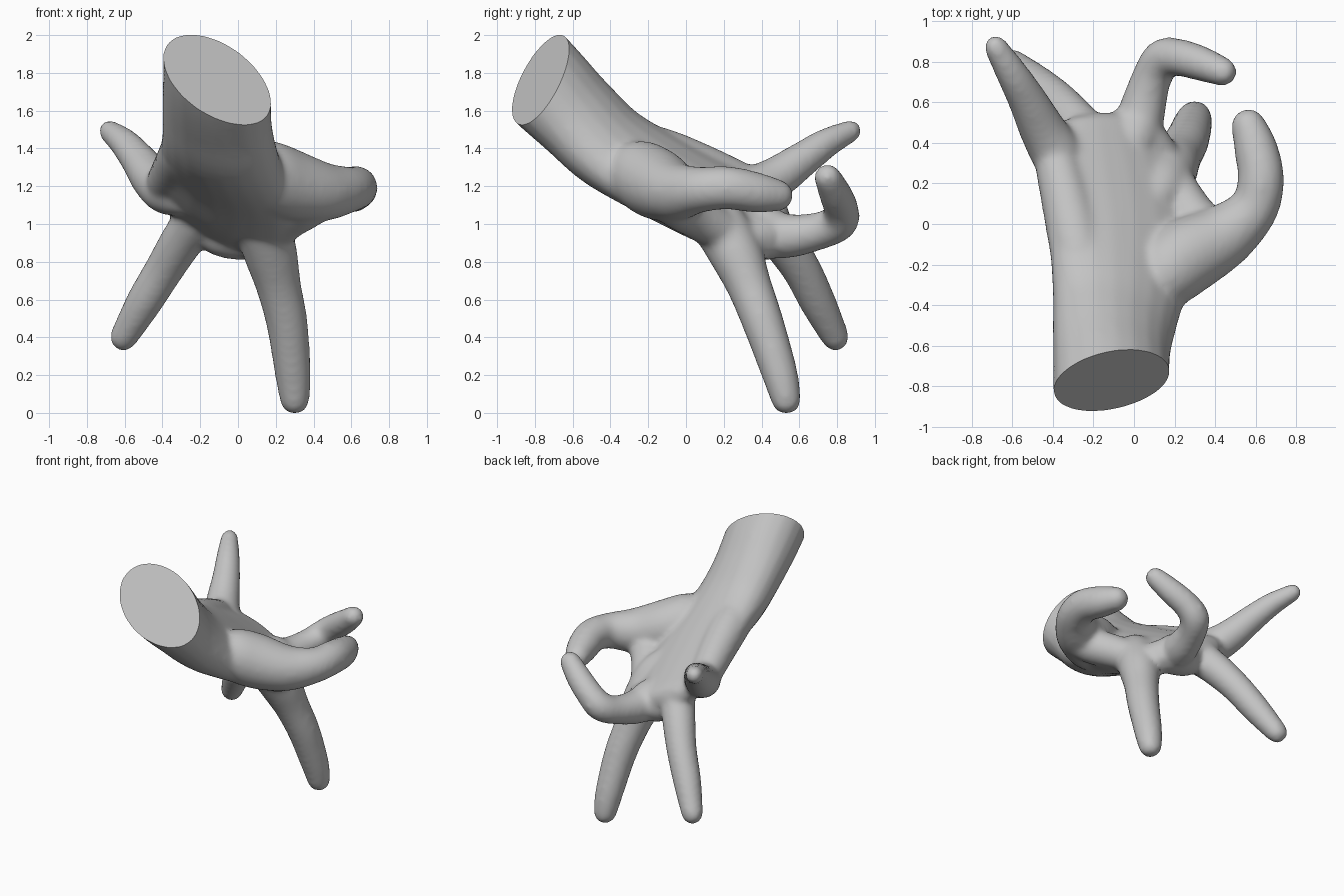
import bpy, bmesh, math
from mathutils import Vector

cube = bpy.data.objects.get("Cube")
if cube:
    bpy.data.objects.remove(cube, do_unlink=True)

# One plain grey material
grey = bpy.data.materials.new("plaster_grey")
grey.use_nodes = True
colour = (0.55, 0.55, 0.55, 1)
grey.diffuse_color = colour
bsdf = grey.node_tree.nodes["Principled BSDF"]
bsdf.inputs["Base Color"].default_value = colour
bsdf.inputs["Roughness"].default_value = 0.8

SIDES = 20


def spline(points, steps=5):
    """Catmull-Rom interpolation of tuples of any length."""
    pts = [points[0]] + list(points) + [points[-1]]
    out = []
    for p0, p1, p2, p3 in zip(pts, pts[1:], pts[2:], pts[3:]):
        for i in range(steps):
            t = i / steps
            out.append([0.5 * (2 * b + (c - a) * t + (2 * a - 5 * b + 4 * c - d) * t * t
                               + (3 * b - a - 3 * c + d) * t ** 3)
                        for a, b, c, d in zip(p0, p1, p2, p3)])
    out.append(list(points[-1]))
    return out


def loft(bm, points, tilt=0.0):
    """Elliptic tube through (x, y, z, half_width, half_depth) with a rounded far end."""
    path = spline(points)
    centres = [Vector(p[:3]) for p in path]
    u = Vector((1, 0, 0))
    rings = []

    def ring(c, u, v, a, b):
        verts = []
        for k in range(SIDES):
            ang = 2 * math.pi * k / SIDES
            e, f = a * math.cos(ang), b * math.sin(ang)
            s = e * math.cos(tilt) - f * math.sin(tilt)
            w = e * math.sin(tilt) + f * math.cos(tilt)
            verts.append(bm.verts.new(c + u * s + v * w))
        rings.append(verts)

    for i, p in enumerate(path):
        t = (centres[min(i + 1, len(path) - 1)] - centres[max(i - 1, 0)]).normalized()
        u = (u - t * u.dot(t)).normalized()
        v = u.cross(t)
        ring(centres[i], u, v, p[3], p[4])
    # rounded tip
    for deg in (30, 55, 75):
        s, c = math.sin(math.radians(deg)), math.cos(math.radians(deg))
        ring(centres[-1] + t * p[4] * s, u, v, p[3] * c, p[4] * c)
    for r0, r1 in zip(rings, rings[1:]):
        for k in range(SIDES):
            n = (k + 1) % SIDES
            bm.faces.new((r0[k], r0[n], r1[n], r1[k]))
    bm.faces.new(rings[0][::-1])
    bm.faces.new(rings[-1])


def finger(bm, points):
    loft(bm, [(x, y, z, r, r) for x, y, z, r in points])


bm = bmesh.new()

# Forearm, wrist and palm: one tilted elliptic loft
loft(bm, [(-0.11, -1.02, 2.04, 0.30, 0.24),
          (-0.11, -0.77, 1.77, 0.30, 0.24),
          (-0.11, -0.57, 1.57, 0.31, 0.215),
          (-0.09, -0.38, 1.40, 0.34, 0.195),
          (-0.06, -0.07, 1.23, 0.41, 0.155),
          (-0.09, 0.20, 1.10, 0.41, 0.14),
          (-0.13, 0.44, 1.02, 0.33, 0.11)], tilt=math.radians(-28))

# Raised outer heel of the palm, running to the little finger
finger(bm, [(-0.20, -0.45, 1.50, 0.08), (-0.24, -0.30, 1.43, 0.125), (-0.28, -0.12, 1.38, 0.135),
            (-0.33, 0.10, 1.30, 0.125), (-0.38, 0.30, 1.22, 0.11)])

# Web of skin between thumb and index finger
finger(bm, [(0.45, -0.10, 1.14, 0.10), (0.36, -0.04, 1.10, 0.12),
            (0.27, 0.06, 1.05, 0.12), (0.20, 0.18, 0.98, 0.11)])

# Knuckle ridge under the middle finger
finger(bm, [(-0.18, 0.43, 1.00, 0.09), (-0.10, 0.43, 0.965, 0.125),
            (0.02, 0.42, 0.945, 0.13), (0.10, 0.36, 0.93, 0.11)])

# Thumb with its fleshy base
finger(bm, [(0.00, -0.30, 1.33, 0.08), (0.12, -0.26, 1.29, 0.17), (0.25, -0.165, 1.225, 0.19),
            (0.44, -0.06, 1.18, 0.16), (0.585, 0.07, 1.19, 0.123),
            (0.625, 0.22, 1.20, 0.115), (0.60, 0.37, 1.175, 0.108),
            (0.565, 0.48, 1.16, 0.088)])

# Index finger, pointing down
finger(bm, [(0.05, 0.06, 1.16, 0.08), (0.12, 0.16, 1.03, 0.14), (0.17, 0.26, 0.86, 0.143),
            (0.215, 0.335, 0.68, 0.12), (0.26, 0.41, 0.48, 0.11),
            (0.29, 0.495, 0.22, 0.096), (0.30, 0.53, 0.08, 0.08)])

# Middle finger, bent upwards and across
finger(bm, [(-0.04, 0.28, 1.05, 0.08), (-0.01, 0.40, 0.99, 0.125), (0.03, 0.52, 0.945, 0.12),
            (0.08, 0.70, 0.97, 0.10), (0.14, 0.81, 1.02, 0.10),
            (0.22, 0.82, 1.09, 0.093), (0.33, 0.79, 1.17, 0.087),
            (0.435, 0.75, 1.255, 0.073)])

# Ring finger, down and outwards
finger(bm, [(-0.14, 0.28, 1.10, 0.08), (-0.20, 0.39, 1.05, 0.12), (-0.29, 0.50, 0.93, 0.115),
            (-0.39, 0.61, 0.77, 0.104), (-0.50, 0.70, 0.59, 0.096),
            (-0.605, 0.79, 0.41, 0.075)])

# Little finger, up and outwards
finger(bm, [(-0.27, 0.18, 1.13, 0.08), (-0.37, 0.33, 1.18, 0.125), (-0.45, 0.465, 1.245, 0.115),
            (-0.525, 0.61, 1.345, 0.096), (-0.60, 0.74, 1.435, 0.08),
            (-0.68, 0.87, 1.50, 0.06)])

bmesh.ops.recalc_face_normals(bm, faces=bm.faces)
mesh = bpy.data.meshes.new("hand")
bm.to_mesh(mesh)
bm.free()
hand = bpy.data.objects.new("hand", mesh)
bpy.context.collection.objects.link(hand)

# Fuse all parts into one skin and soften the joins
remesh = hand.modifiers.new("fuse", 'REMESH')
remesh.mode = 'VOXEL'
remesh.voxel_size = 0.018
soften = hand.modifiers.new("soften", 'SMOOTH')
soften.factor = 0.5
soften.iterations = 12
fused = bpy.data.meshes.new_from_object(
    hand.evaluated_get(bpy.context.evaluated_depsgraph_get()))
hand.modifiers.clear()

# Slice the forearm flat with a slanted plane and close the cut
bm = bmesh.new()
bm.from_mesh(fused)
cut = bmesh.ops.bisect_plane(bm, geom=bm.verts[:] + bm.edges[:] + bm.faces[:],
                             plane_co=(-0.11, -0.77, 1.77), plane_no=(0.36, -0.8, 0.55),
                             clear_outer=True)
rim = [e for e in cut["geom_cut"] if isinstance(e, bmesh.types.BMEdge)]
bmesh.ops.triangle_fill(bm, edges=rim, use_beauty=True)
bmesh.ops.recalc_face_normals(bm, faces=bm.faces)

# Rest the lowest fingertip on the ground
low = min(v.co.z for v in bm.verts)
bmesh.ops.translate(bm, verts=bm.verts, vec=(0, 0, -low))
bm.to_mesh(mesh)
bm.free()
bpy.data.meshes.remove(fused)
mesh.materials.clear()
mesh.materials.append(grey)

bpy.ops.object.select_all(action='DESELECT')
hand.select_set(True)
bpy.context.view_layer.objects.active = hand
bpy.ops.object.shade_smooth_by_angle(angle=math.radians(40))
